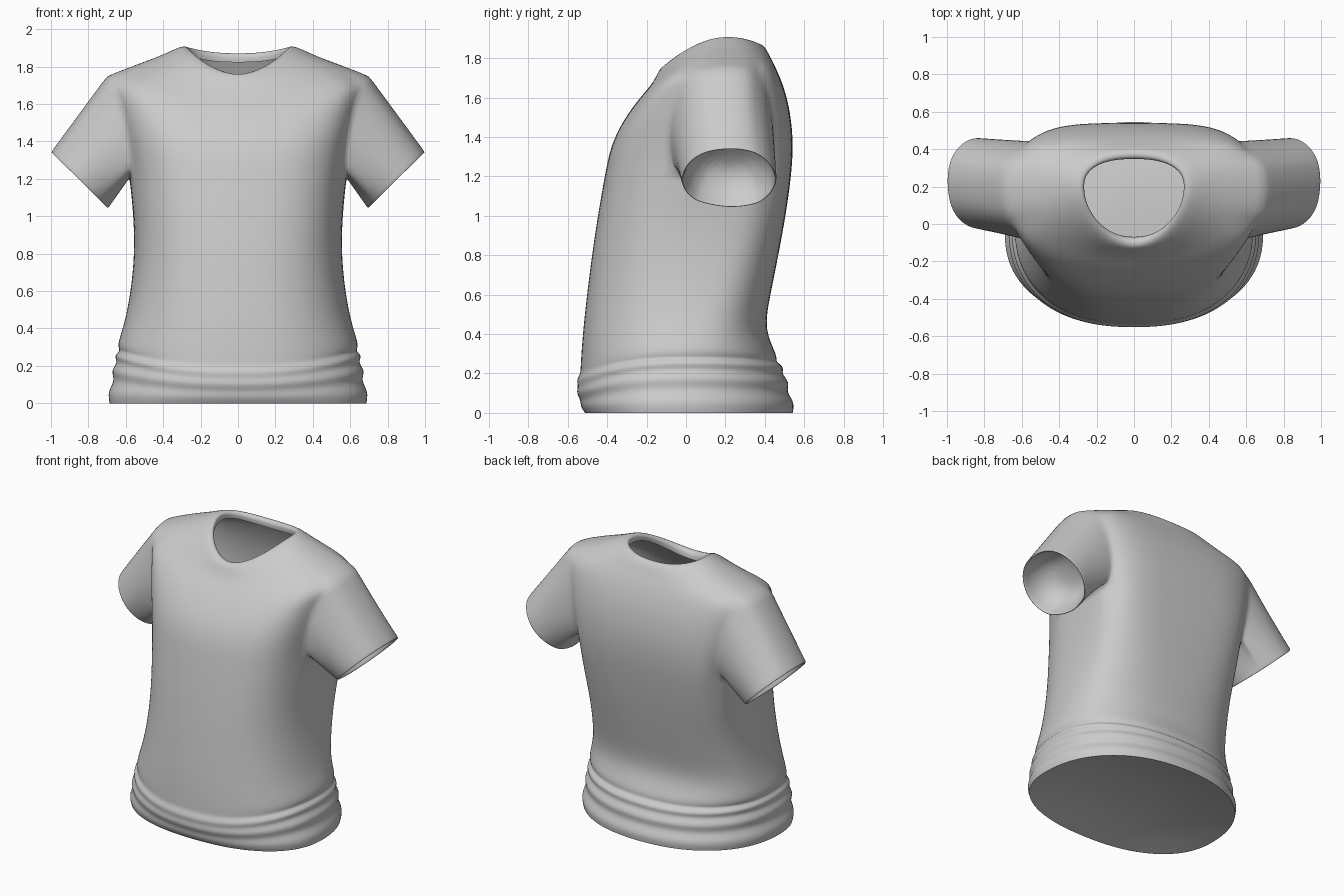
import bpy, bmesh
from math import sin, cos, pi, atan2, hypot
from mathutils import Vector

cube = bpy.data.objects.get("Cube")
if cube:
    bpy.data.objects.remove(cube, do_unlink=True)

fabric = bpy.data.materials.new("light_grey_fabric")
fabric.use_nodes = True
GREY = (0.6, 0.6, 0.6, 1)
fabric.diffuse_color = GREY
fabric.node_tree.nodes["Principled BSDF"].inputs["Base Color"].default_value = GREY

# Torso outline above the folds: height at front, half width, front y, back y
OUTLINE = [
    (.42, .61, -.525, .395),
    (.6, .575, -.505, .43),
    (.8, .555, -.48, .47),
    (1, .56, -.45, .507),
    (1.2, .58, -.415, .535),
    (1.32, .6, -.392, .545),
    (1.42, .63, -.355, .537),
    (1.52, .665, -.295, .51),
    (1.61, .7, -.225, .47),
    (1.66, .55, -.18, .445),
    (1.71, .41, -.15, .42),
    (1.765, .3, -.125, .39),
    (1.755, .265, -.075, .345),
    (1.71, .27, -.07, .35),
]
FOLDS = 8                        # rings of gathered cloth above the hem
QUARTER = 8                      # columns per quarter turn
ARM_ROWS, ARM_COLS = (12, 16), (-2, 3)


def fold_ring(k):
    """Alternating bulges, strongest at the sides, where they also ride higher."""
    bulge = 0 if k == 0 else .02 if k % 2 else -.015
    swell = sin(pi * k / FOLDS)
    front = -.515 - .04 * swell - .4 * bulge
    back = .545 - .014 * k + .01 * swell + bulge
    return .033 * k, .69 - .008 * k + bulge, front, back, .007 * k + .06 * swell


def torso_ring(z, width, front, back):
    """Shoulders and nape sit higher than the chest."""
    t = min(max((z - 1.2) / .41, 0), 1)
    return z, width, front, back, .15 * t * t * (3 - 2 * t)


def ring_point(ring, j):
    z, width, front, back, lift = ring
    a = j / QUARTER * pi / 2
    side_y = min(.2, .2 * z - .05)
    # Squarer across the chest and upper back, pointed at the front of the neck
    chest = sin(pi * (z / 1.77) ** 2)
    square = 2.2 + 1.5 * chest if j > 0 else 2.3 + .6 * chest - 3 * max(z - 1.6, 0)
    c, s = max(cos(a), 0) ** (2 / square), abs(sin(a)) ** (2 / square)
    end_y = back if j > 0 else front
    drop = lift * sin(a) ** 2 * (.25 if j > 0 else 1)
    x = 0 if abs(j) == QUARTER else width * c
    return Vector((x, side_y + (end_y - side_y) * s, z + lift - drop))


def finish(bm, name):
    mesh = bpy.data.meshes.new(name)
    bm.to_mesh(mesh)
    bm.free()
    mesh.materials.append(fabric)
    obj = bpy.data.objects.new(name, mesh)
    bpy.context.collection.objects.link(obj)
    mirror = obj.modifiers.new("mirror", "MIRROR")
    mirror.use_clip = True
    sub = obj.modifiers.new("smooth", "SUBSURF")
    sub.levels = sub.render_levels = 2
    for p in mesh.polygons:
        p.use_smooth = True


# Torso half with an opening left for the arm
rings = [fold_ring(k) for k in range(FOLDS)] + [torso_ring(*row) for row in OUTLINE]
bm = bmesh.new()
crease = bm.edges.layers.float.new("crease_edge")
cols = range(-QUARTER, QUARTER + 1)
grid = [{j: bm.verts.new(ring_point(r, j)) for j in cols} for r in rings]
(r0, r1), (c0, c1) = ARM_ROWS, ARM_COLS
for r in range(len(rings) - 1):
    for j in cols[:-1]:
        if not (r0 <= r < r1 and c0 <= j < c1):
            bm.faces.new((grid[r][j], grid[r][j + 1], grid[r + 1][j + 1], grid[r + 1][j]))

# Armhole loop, rounded towards an ellipse
loop = [grid[r0][j] for j in range(c0, c1)] + [grid[r][c1] for r in range(r0, r1)]
loop += [grid[r1][j] for j in range(c1, c0, -1)] + [grid[r][c0] for r in range(r1, r0, -1)]
ARM_Y, ARM_Z, ARM_RADIUS = .19, 1.47, .275
angles = []
for v in loop:
    dy, dz = v.co.y - ARM_Y, v.co.z - ARM_Z
    angles.append(atan2(dz, dy))
    dist = hypot(dy, dz) / ARM_RADIUS
    if dist > 1:
        k = 1 + .5 * (1 / dist - 1)
        v.co = Vector((v.co.x + .1 * (1 - k), ARM_Y + dy * k, ARM_Z + dz * k))


def cuff(a, scale=1, inset=0):
    s = sin(a) * scale
    return Vector((.845 + .158 * s - inset, .22 + .252 * cos(a) * scale, 1.19 + .155 * s + inset))


# Sleeve lofted from the armhole to the cuff, then a domed lining inside it
starts = [v.co.copy() for v in loop]
stages = [[p.lerp(cuff(a), t) for p, a in zip(starts, angles)] for t in (.3, .65, .95, 1)]
for scale, inset in ((.95, 0), (.92, .04), (.75, .1), (.4, .14)):
    stages.append([cuff(a, scale, inset) for a in angles])
previous = loop
for stage in stages:
    current = [bm.verts.new(p) for p in stage]
    for i in range(len(loop)):
        k = (i + 1) % len(loop)
        bm.faces.new((previous[i], previous[k], current[k], current[i]))
    previous = current
bm.faces.new(previous)
for a, b in zip(loop, loop[1:] + loop[:1]):
    bm.edges.get((a, b))[crease] = .5
bmesh.ops.delete(bm, geom=[v for v in bm.verts if not v.link_faces], context="VERTS")
finish(bm, "shirt")

# Shallow domed panel closing the hem
bm = bmesh.new()
previous = None
for scale in (1, .75, .5, .25):
    points = [ring_point(rings[0], j) * scale for j in cols]
    current = [bm.verts.new(p + Vector((0, 0, .08 * (1 - scale ** 2)))) for p in points]
    if previous:
        for i in range(len(cols) - 1):
            bm.faces.new((previous[i + 1], previous[i], current[i], current[i + 1]))
    previous = current
bm.faces.new(previous[::-1])
finish(bm, "hem_underside")
